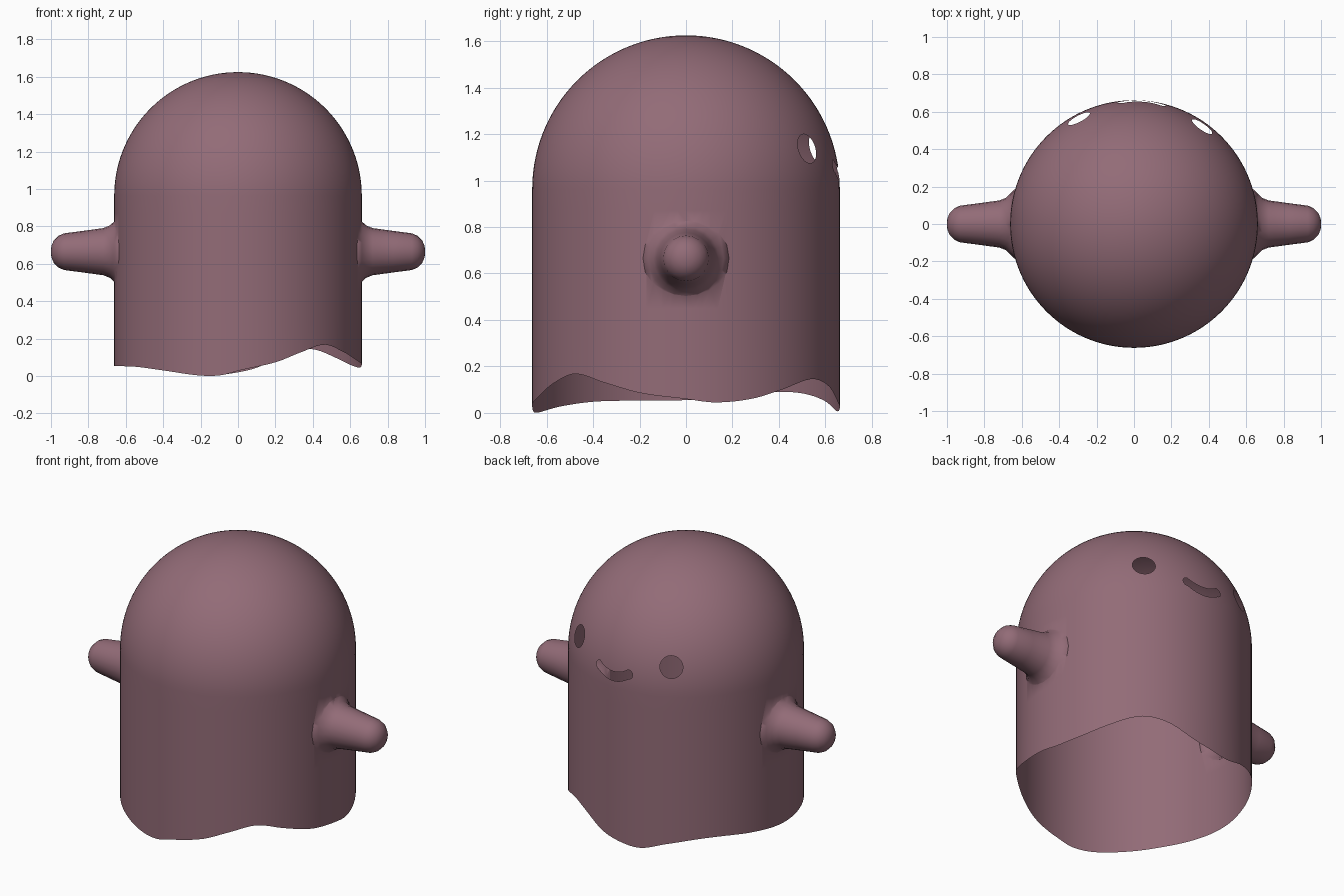
import bpy, bmesh, math
from mathutils import Vector

if "Cube" in bpy.data.objects:
    bpy.data.objects.remove(bpy.data.objects["Cube"])

R, ZC, N = 0.662, 0.963, 120
FACE = math.radians(86.3)          # direction the face looks

mat = bpy.data.materials.new("dusty mauve")
mat.diffuse_color = (0.29, 0.148, 0.185, 1)
mat.use_nodes = True
mat.node_tree.nodes["Principled BSDF"].inputs["Base Color"].default_value = mat.diffuse_color

# hem height by angle (degrees from +x)
HEM = [(-180, .055), (-146, .05), (-127, .03), (-108, .003), (-98, .004), (-90, .028),
       (-72, .075), (-60, .125), (-46, .168), (-32, .13), (-17, .085), (0, .06),
       (11, .045), (25, .06), (37, .095), (54, .145), (67, .12), (80, .05), (90, .02),
       (102, .008), (115, .05), (130, .083), (143, .09), (160, .075), (180, .055)]


def hem(a):
    """Smooth periodic interpolation of the hem curve."""
    n = len(HEM) - 1
    pt = lambda i: (HEM[i % n][0] + 360 * (i // n), HEM[i % n][1])
    for i in range(n):
        (x1, y1), (x2, y2) = pt(i), pt(i + 1)
        if x1 <= a <= x2:
            (x0, y0), (x3, y3) = pt(i - 1), pt(i + 2)
            h = x2 - x1
            t = (a - x1) / h
            m1, m2 = (y2 - y0) / (x2 - x0) * h, (y3 - y1) / (x3 - x1) * h
            z = ((2*t**3 - 3*t*t + 1) * y1 + (t**3 - 2*t*t + t) * m1
                 + (3*t*t - 2*t**3) * y2 + (t**3 - t*t) * m2)
            return max(0, z)


def make(name, bm):
    bmesh.ops.recalc_face_normals(bm, faces=bm.faces)
    me = bpy.data.meshes.new(name)
    bm.to_mesh(me)
    bm.free()
    me.materials.append(mat)
    ob = bpy.data.objects.new(name, me)
    bpy.context.collection.objects.link(ob)
    return ob


def loft(name, rings, start=None, end=None):
    """Skin closed rings; each end is a fan to a point or a flat cap."""
    bm = bmesh.new()
    vs = [[bm.verts.new(p) for p in r] for r in rings]
    n = len(vs[0])
    for a, b in zip(vs, vs[1:]):
        for i in range(n):
            bm.faces.new((a[i], a[(i+1) % n], b[(i+1) % n], b[i]))
    for ring, tip in ((vs[0], start), (vs[-1], end)):
        if tip is None:
            bm.faces.new(ring)
        else:
            c = bm.verts.new(tip)
            for i in range(n):
                bm.faces.new((ring[i], ring[(i+1) % n], c))
    return make(name, bm)


# body: wavy hem, straight wall, hemispherical dome
angs = [-180 + 360 * i / N for i in range(N)]
circ = [(math.cos(math.radians(a)), math.sin(math.radians(a))) for a in angs]
rings = [[(R*c, R*s, hem(a)) for a, (c, s) in zip(angs, circ)]]
rings += [[(R*c, R*s, z) for c, s in circ] for z in (0.3, 0.45, 0.66, 0.87)]
for k in range(30):
    e = math.pi / 2 * k / 30
    rings.append([(R*math.cos(e)*c, R*math.cos(e)*s, ZC + R*math.sin(e)) for c, s in circ])
body = loft("ghost_body", rings, (0, 0, 0.3), (0, 0, ZC + R))

# arms: flared stubs on both sides
ARM = [(.5, .19), (.64, .185), (.662, .162), (.685, .14), (.72, .126), (.83, .111),
       (.93, .098), (.96, .085), (.985, .06), (.998, .03)]
helpers = []
for side in (-1, 1):
    ar = [[(side*x, r*math.cos(2*math.pi*i/20), .665 + r*math.sin(2*math.pi*i/20))
           for i in range(20)] for x, r in ARM]
    helpers.append((loft("arm_helper", ar, None, (side, 0, .665)), 'UNION'))

# eye cutters: round rods along the surface normal
for side in (-1, 1):
    a, e = FACE + side * math.radians(31.3), math.asin(.175 / R)
    n = Vector((math.cos(a)*math.cos(e), math.sin(a)*math.cos(e), math.sin(e)))
    t = Vector((-math.sin(a), math.cos(a), 0))
    b = n.cross(t)
    er = [[Vector((0, 0, ZC)) + n*d + .065*(t*math.cos(q) + b*math.sin(q))
           for q in [2*math.pi*i/32 for i in range(32)]] for d in (.35, .8)]
    helpers.append((loft("eye_cutter", er), 'DIFFERENCE'))

# mouth cutter: rounded smile stroke wrapped around the body
W, H = .105, .027
smile = lambda u: ZC + .066 + .034 * (u / W) ** 2
us = [-W + 2*W*i/12 for i in range(13)]
out = [(u, smile(u) - H) for u in us]
out += [(W + H*math.cos(q), smile(W) + H*math.sin(q)) for q in (-1, -.5, 0, .5, 1)]
out += [(u, smile(u) + H) for u in reversed(us)]
out += [(-W - H*math.cos(q), smile(W) + H*math.sin(q)) for q in (1, .5, 0, -.5, -1)]
mr = [[(d*math.cos(FACE + u/R), d*math.sin(FACE + u/R), z) for u, z in out] for d in (.35, .8)]
helpers.append((loft("mouth_cutter", mr), 'DIFFERENCE'))

for ob, op in helpers:
    m = body.modifiers.new(op, 'BOOLEAN')
    m.operation, m.object, m.solver = op, ob, 'EXACT'
dg = bpy.context.evaluated_depsgraph_get()
me = bpy.data.meshes.new_from_object(body.evaluated_get(dg))
body.modifiers.clear()
body.data = me
for ob, _ in helpers:
    bpy.data.objects.remove(ob)

# hollow out: drop every face lying inside the shell
bm = bmesh.new()
bm.from_mesh(me)
inner = []
for f in bm.faces:
    c = f.calc_center_median()
    if math.sqrt(c.x**2 + c.y**2 + max(0, c.z - ZC)**2) < R - .02:
        inner.append(f)
bmesh.ops.delete(bm, geom=inner, context='FACES')
for f in bm.faces:
    f.material_index = 0
bm.to_mesh(me)
bm.free()
me.materials.clear()
me.materials.append(mat)

bpy.context.view_layer.objects.active = body
body.select_set(True)
bpy.ops.object.shade_smooth_by_angle(angle=math.radians(60))
